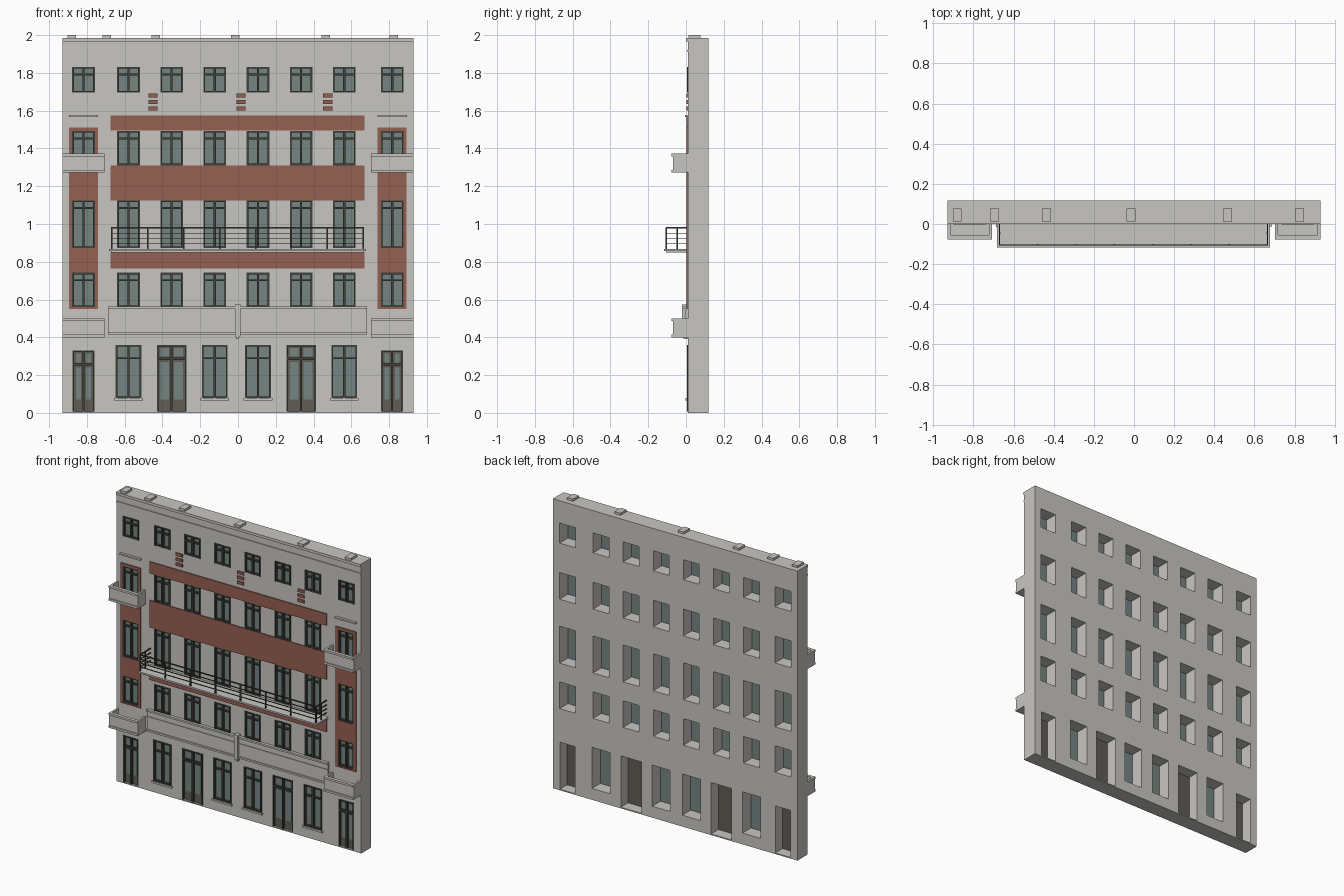
import bpy
import bmesh
from mathutils import Vector

if "Cube" in bpy.data.objects:
    bpy.data.objects.remove(bpy.data.objects["Cube"])


def material(name, r, g, b):
    m = bpy.data.materials.new(name)
    m.use_nodes = True
    m.diffuse_color = (r, g, b, 1)
    m.node_tree.nodes["Principled BSDF"].inputs["Base Color"].default_value = (r, g, b, 1)
    return m


STONE = material("pale_stone", 0.58, 0.565, 0.535)
RED = material("brick_red", 0.30, 0.115, 0.085)
GLASS = material("grey_glass", 0.18, 0.235, 0.225)
FRAME = material("dark_frame", 0.05, 0.052, 0.044)
DOOR = material("door_paint", 0.115, 0.11, 0.09)


def boxes(name, parts, mat):
    """One object from boxes given as (x0, x1, y0, y1, z0, z1)."""
    bm = bmesh.new()
    for x0, x1, y0, y1, z0, z1 in parts:
        vs = bmesh.ops.create_cube(bm, size=1)["verts"]
        size = Vector((x1 - x0, y1 - y0, z1 - z0))
        mid = Vector((x0 + x1, y0 + y1, z0 + z1)) / 2
        for v in vs:
            v.co = v.co * size + mid
    mesh = bpy.data.meshes.new(name)
    bm.to_mesh(mesh)
    bm.free()
    mesh.materials.append(mat)
    ob = bpy.data.objects.new(name, mesh)
    bpy.context.collection.objects.link(ob)
    return ob


def cut(ob, cutter):
    mod = ob.modifiers.new("openings", "BOOLEAN")
    mod.operation = "DIFFERENCE"
    mod.solver = "EXACT"
    mod.object = cutter
    bpy.context.view_layer.update()
    graph = bpy.context.evaluated_depsgraph_get()
    mesh = bpy.data.meshes.new_from_object(ob.evaluated_get(graph))
    ob.modifiers.clear()
    ob.data = mesh


# Layout of the openings: (x0, x1, z0, z1)
HALF, FACE, BACK = 0.928, 0.01, 0.118
middle = [-0.58 + 0.2285 * i for i in range(6)]
edges = [-0.818, 0.816]
rows = [(0.56, 0.742), (0.872, 1.125), (1.31, 1.493), (1.695, 1.832)]
windows = [(x - 0.06, x + 0.06, a, b) for a, b in rows for x in middle + edges]
ground = [(middle[i] - 0.068, middle[i] + 0.068, 0.078, 0.36) for i in (0, 2, 3, 5)]
doors = [(middle[i] - 0.078, middle[i] + 0.078, 0.008, 0.36) for i in (1, 4)]
doors += [(x - 0.058, x + 0.058, 0.008, 0.33) for x in edges]

# Wall and red panels, both pierced by the openings
cutter = boxes("opening_cutter", [(a, b, -0.2, 0.3, c, d) for a, b, c, d in windows + ground + doors], STONE)
cutter.hide_render = True
wall = boxes("wall", [(-HALF, HALF, FACE, BACK, 0, 1.985)], STONE)
cut(wall, cutter)
panels = boxes("red_panels", [(-0.675, 0.67, 0.003, 0.012, a, b)
                              for a, b in ((0.765, 0.852), (1.125, 1.31), (1.495, 1.575))]
               + [(x - 0.077, x + 0.077, 0.003, 0.012, 0.55, 1.51) for x in edges], RED)
cut(panels, cutter)
bpy.data.objects.remove(cutter)

# Windows: glass sheet with a frame, mullion and transom in front
frames, sheets = [], []
for x0, x1, z0, z1 in windows + ground:
    w = 0.009
    mid = (x0 + x1) / 2
    bar = z1 - (0.075 if z0 < 0.1 else 0.045)
    sheets.append((x0, x1, 0.022, 0.028, z0, z1))
    for a, b in ((x0, x0 + w), (mid - 0.006, mid + 0.006), (x1 - w, x1)):
        frames.append((a, b, 0.004, 0.022, z0, z1))
    for a, b in ((z0, z0 + w), (bar, bar + w), (z1 - w, z1)):
        frames.append((x0, x1, 0.006, 0.022, a, b))
boxes("window_glass", sheets, GLASS)
boxes("window_frames", frames, FRAME)

# Doors: painted panel, dark surround, two glazed leaves with top lights
leaves, panes, trims = [], [], []
for x0, x1, z0, z1 in doors:
    mid = (x0 + x1) / 2
    leaves.append((x0, x1, 0.022, 0.04, z0, z1))
    for a, b in ((x0, x0 + 0.008), (mid - 0.005, mid + 0.005), (x1 - 0.008, x1)):
        trims.append((a, b, 0.006, 0.022, z0, z1))
    for a, b in ((z1 - 0.008, z1), (z1 - 0.08, z1 - 0.068)):
        trims.append((x0, x1, 0.008, 0.022, a, b))
    for a, b in ((x0 + 0.018, mid - 0.014), (mid + 0.014, x1 - 0.018)):
        for c, d in ((0.07, z1 - 0.09), (z1 - 0.062, z1 - 0.016)):
            panes.append((a, b, 0.018, 0.022, c, d))
boxes("door_leaves", leaves, DOOR)
boxes("door_glass", panes, GLASS)
boxes("door_frames", trims, FRAME)

# Sills, ledges and cornice
boxes("window_sills", [(a - 0.008, b + 0.008, -0.002, 0.02, 0.066, 0.078) for a, b, c, d in ground], STONE)
boxes("edge_ledges", [(x - 0.078, x + 0.078, -0.006, FACE, 1.567, 1.577) for x in edges], STONE)
boxes("cornice", [(-HALF, HALF, 0.001, 0.02, 1.967, 1.985),
                  (-HALF, HALF, 0.004, 0.02, 1.912, 1.922)], STONE)

# Roof blocks
boxes("roof_blocks", [(x - 0.022, x + 0.022, 0.012, 0.078, 1.98, 2.0)
                      for x in (-0.88, -0.695, -0.435, -0.015, 0.465, 0.825)], STONE)

# Stacked red blocks under the top windows
boxes("red_blocks", [(x - 0.024, x + 0.024, 0.002, 0.012, z, z + 0.02)
                     for x in (-0.45, 0.015, 0.475) for z in (1.602, 1.636, 1.67)], RED)

# Corner balconies: open troughs with a rim
trough = []
for x0, x1 in ((-HALF, -0.708), (0.703, HALF)):
    for z in (0.4, 1.272):
        top = z + 0.1
        trough += [(x0, x1, -0.07, 0.012, z, z + 0.03),
                   (x0, x1, -0.07, -0.056, z + 0.03, top),
                   (x0, x0 + 0.013, -0.056, 0.012, z + 0.03, top),
                   (x1 - 0.013, x1, -0.056, 0.012, z + 0.03, top),
                   (x0, x1, -0.078, -0.07, top - 0.014, top),
                   (x0, x1, -0.078, -0.07, z, z + 0.014)]
boxes("corner_balconies", trough, STONE)

# Long balcony with railing
boxes("long_balcony_slab", [(-0.682, 0.677, -0.116, 0.012, 0.857, 0.868),
                            (-0.672, 0.667, -0.106, 0.012, 0.85, 0.857)], STONE)
L, R, F = -0.673, 0.668, -0.107
rail = []
for z in (0.893, 0.92, 0.947, 0.976):
    t = 0.004 if z < 0.97 else 0.007
    rail += [(L, R, F, F + 0.006, z, z + t),
             (L, L + 0.006, F, FACE, z, z + t),
             (R - 0.006, R, F, FACE, z, z + t)]
for i in range(8):
    x = L + (R - L - 0.008) * i / 7
    rail.append((x, x + 0.008, F - 0.001, F + 0.007, 0.866, 0.98))
for x in (L, R - 0.007):
    rail.append((x, x + 0.007, -0.05, -0.043, 0.866, 0.98))
boxes("balcony_railing", rail, FRAME)

# Long fascia above the ground floor with mouldings and a centre post
boxes("fascia", [(-0.688, 0.684, -0.004, 0.012, 0.415, 0.562),
                 (-0.688, 0.684, -0.014, 0.0, 0.552, 0.564),
                 (-0.688, 0.684, -0.009, 0.0, 0.508, 0.516),
                 (-0.688, 0.684, -0.012, 0.0, 0.415, 0.427)], STONE)
boxes("fascia_post", [(-0.017, 0.012, -0.02, 0.012, 0.405, 0.575),
                      (-0.011, 0.006, -0.013, 0.012, 0.392, 0.405)], STONE)
